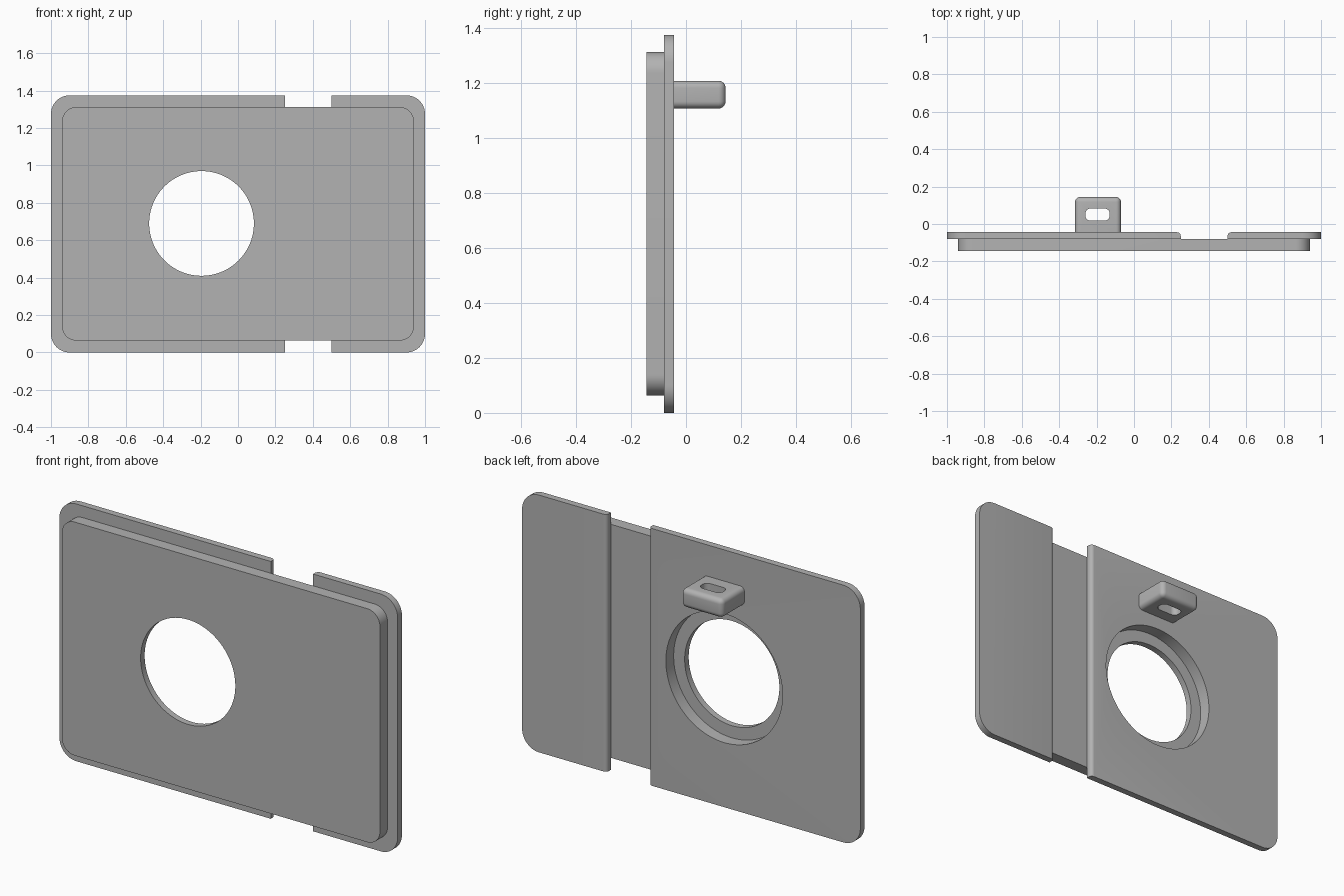
import bpy, bmesh, math

if "Cube" in bpy.data.objects:
    bpy.data.objects.remove(bpy.data.objects["Cube"])

grey = bpy.data.materials.new("neutral grey")
grey.diffuse_color = (0.45, 0.45, 0.45, 1)
grey.use_nodes = True
grey.node_tree.nodes["Principled BSDF"].inputs["Base Color"].default_value = grey.diffuse_color

Y_FRONT, Y_STEP, Y_BACK, Y_LUG = -0.144, -0.08, -0.044, 0.144


def rounded(a0, a1, b0, b1, radii, seg=12):
    """Outline of a rectangle with one radius per corner, from low/low round."""
    corners = [(a0, b0, 1, 1, 180), (a1, b0, -1, 1, 270),
               (a1, b1, -1, -1, 0), (a0, b1, 1, -1, 90)]
    pts = []
    for (a, b, sa, sb, start), r in zip(corners, radii):
        if r == 0:
            pts.append((a, b))
            continue
        for i in range(seg + 1):
            t = math.radians(start + 90 * i / seg)
            pts.append((a + sa * r + r * math.cos(t), b + sb * r + r * math.sin(t)))
    return pts


def prism(name, pts, lo, hi, axis="y", bevel=None, width=0.02):
    """Extrude an outline along y or z; bevel the edges chosen by a rule."""
    bm = bmesh.new()
    place = (lambda p: (p[0], lo, p[1])) if axis == "y" else (lambda p: (p[0], p[1], lo))
    face = bm.faces.new([bm.verts.new(place(p)) for p in pts])
    out = bmesh.ops.extrude_face_region(bm, geom=[face])
    d = hi - lo
    bmesh.ops.translate(bm, vec=(0, d, 0) if axis == "y" else (0, 0, d),
                        verts=[v for v in out["geom"] if isinstance(v, bmesh.types.BMVert)])
    if bevel:
        bmesh.ops.bevel(bm, geom=[e for e in bm.edges if bevel(e)], offset=width,
                        segments=6, profile=0.5, affect="EDGES")
    bmesh.ops.recalc_face_normals(bm, faces=bm.faces)
    mesh = bpy.data.meshes.new(name)
    bm.to_mesh(mesh)
    bm.free()
    mesh.materials.append(grey)
    ob = bpy.data.objects.new(name, mesh)
    bpy.context.collection.objects.link(ob)
    return ob


def circle(r, n=96):
    return [(-0.195 + r * math.cos(math.tau * i / n), 0.69 + r * math.sin(math.tau * i / n))
            for i in range(n)]


def combine(target, others, operation):
    """Apply boolean operations and discard the tools."""
    bpy.context.view_layer.objects.active = target
    for other in others:
        mod = target.modifiers.new("combine", "BOOLEAN")
        mod.operation, mod.object, mod.solver = operation, other, "EXACT"
        bpy.ops.object.modifier_apply(modifier=mod.name)
        bpy.data.objects.remove(other)


def smooth(ob):
    bpy.ops.object.select_all(action="DESELECT")
    ob.select_set(True)
    bpy.context.view_layer.objects.active = ob
    bpy.ops.object.shade_smooth_by_angle(angle=math.radians(30))


def channel_lip(x):
    return lambda e: all(abs(v.co.x - x) < 1e-4 and abs(v.co.y - Y_BACK) < 1e-4 for v in e.verts)


# Front panel and the two flange pieces either side of the channel
plate = prism("plate", rounded(-0.94, 0.94, 0.064, 1.312, [0.075] * 4), Y_FRONT, Y_STEP)
wide_flange = prism("wide_flange", rounded(-1, 0.25, 0, 1.375, [0.1, 0, 0, 0.1]),
                    Y_STEP, Y_BACK, bevel=channel_lip(0.25))
narrow_flange = prism("narrow_flange", rounded(0.5, 1, 0, 1.375, [0, 0.1, 0.1, 0]),
                      Y_STEP, Y_BACK, bevel=channel_lip(0.5))
combine(plate, [wide_flange, narrow_flange], "UNION")

# Round opening with a wider recess from the back
opening = prism("opening_cutter", circle(0.28), -0.3, 0.1)
recess = prism("recess_cutter", circle(0.345), -0.11, 0.1)
combine(plate, [opening, recess], "DIFFERENCE")
smooth(plate)

# Rounded lug on the back with a vertical slot
lug = prism("lug", rounded(-0.315, -0.07, Y_BACK, Y_LUG, [0] * 4), 1.107, 1.208, "z",
            bevel=lambda e: any(v.co.y > 0 for v in e.verts), width=0.026)
slot = prism("slot_cutter", rounded(-0.26, -0.13, 0.018, 0.083, [0.028] * 4), 1.0, 1.3, "z")
combine(lug, [slot], "DIFFERENCE")
smooth(lug)
